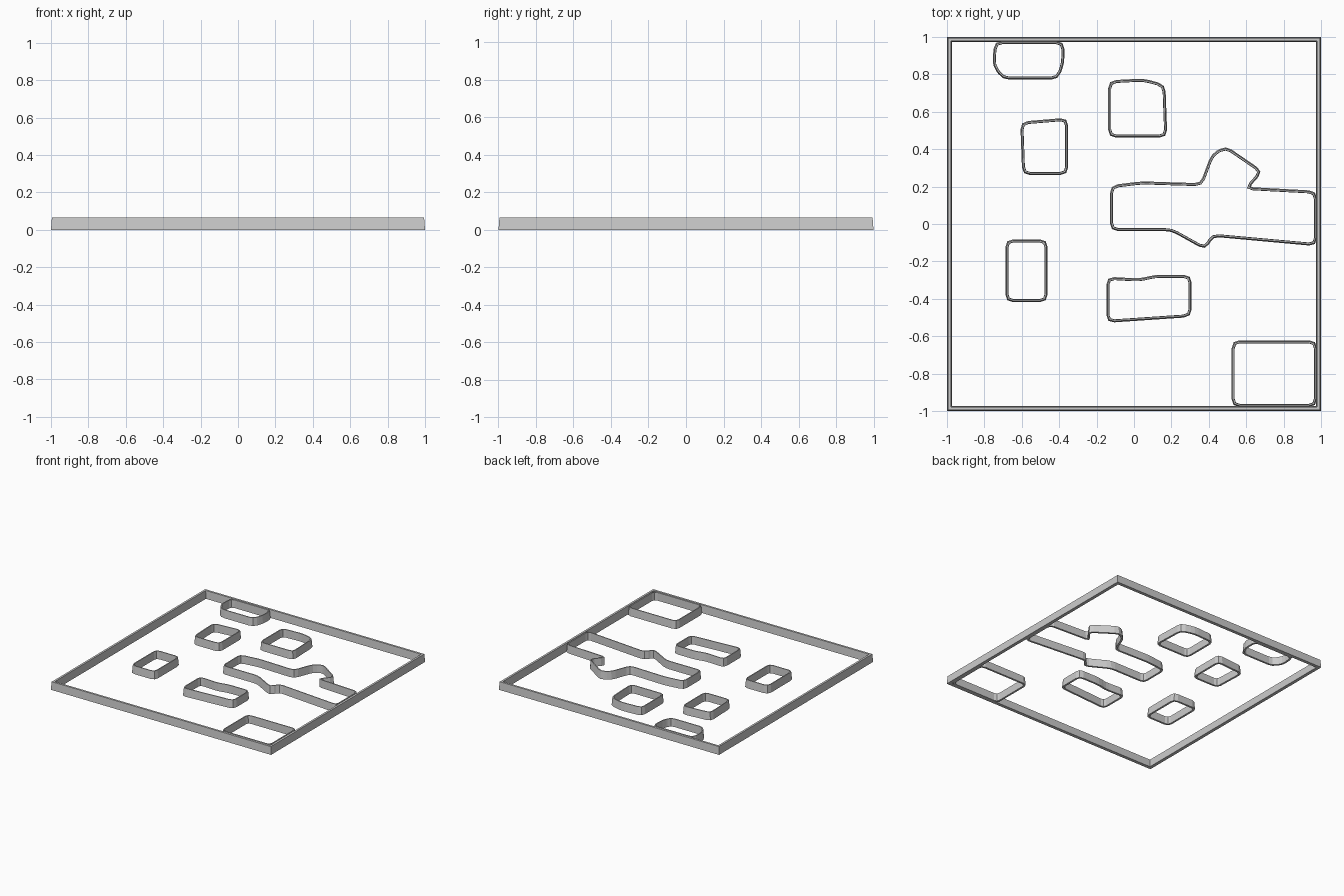
import bpy
import bmesh
from mathutils import Vector

HEIGHT = 0.065
CORNER = 0.035

default_cube = bpy.data.objects.get("Cube")
if default_cube:
    bpy.data.objects.remove(default_cube, do_unlink=True)

# One plain grey for every wall
grey = bpy.data.materials.new("plain grey")
grey.use_nodes = True
colour = (0.6, 0.6, 0.6, 1.0)
grey.diffuse_color = colour
grey.node_tree.nodes["Principled BSDF"].inputs["Base Color"].default_value = colour


def round_corners(points):
    """Replace each corner with a short three-point bend."""
    result = []
    for i, corner in enumerate(points):
        ends = []
        for neighbour in (points[i - 1], points[(i + 1) % len(points)]):
            edge = neighbour - corner
            ends.append(corner + edge.normalized() * min(CORNER, edge.length * 0.4))
        middle = (corner + (ends[0] + ends[1]) / 2) / 2
        result += [ends[0], middle, ends[1]]
    return result


def offset_outline(points, distance):
    """Move a counter-clockwise outline outward with mitred corners."""
    result = []
    for i, point in enumerate(points):
        before = (point - points[i - 1]).normalized()
        after = (points[(i + 1) % len(points)] - point).normalized()
        normal_a = Vector((before.y, -before.x))
        normal_b = Vector((after.y, -after.x))
        mitre = (normal_a + normal_b) / (1 + normal_a.dot(normal_b))
        result.append(point + mitre * distance)
    return result


def make_wall(name, points, bottom, top):
    """Closed wall; bottom and top hold (inner, outer) offsets from the outline."""
    section = [(bottom[1], 0), (top[1], HEIGHT), (top[0], HEIGHT), (bottom[0], 0)]
    bm = bmesh.new()
    rings = []
    for distance, z in section:
        ring = offset_outline(points, distance)
        rings.append([bm.verts.new((p.x, p.y, z)) for p in ring])
    for k, ring in enumerate(rings):
        above = rings[(k + 1) % len(rings)]
        for i in range(len(ring)):
            j = (i + 1) % len(ring)
            bm.faces.new((ring[i], ring[j], above[j], above[i]))
    bmesh.ops.recalc_face_normals(bm, faces=bm.faces)
    mesh = bpy.data.meshes.new(name)
    bm.to_mesh(mesh)
    bm.free()
    mesh.materials.append(grey)
    wall = bpy.data.objects.new(name, mesh)
    bpy.context.collection.objects.link(wall)


# Square border with sharp corners
square = [Vector(corner) for corner in ((-1, -1), (1, -1), (1, 1), (-1, 1))]
make_wall("border_frame", square, (-0.027, 0), (-0.022, -0.005))

# Room corners, counter-clockwise, in hundredths of a unit
rooms = {
    "back_left_bay": [
        (-38, 97), (-74, 97), (-75, 85), (-70, 78), (-41, 78), (-38, 86)],
    "left_small_room": [(-36, 56), (-60, 54), (-59, 27), (-36, 27)],
    "back_room": [(17, 47), (16, 74), (5, 77), (-13, 76), (-13, 47)],
    "front_left_room": [(-47, -9), (-68, -9), (-68, -41), (-47, -41)],
    "front_room": [
        (30, -28), (11, -28), (3, -30), (-14, -29), (-14, -52), (30, -49)],
    "front_right_corner": [(97, -63), (53, -63), (53, -97), (97, -97)],
    "central_passage": [
        (97, 17), (60, 19), (68, 28), (49, 41), (42, 37), (36, 21), (4, 22),
        (-12, 20), (-12, -3), (20, -3), (38, -13), (42, -6), (97, -11)],
}

for name, corners in rooms.items():
    outline = round_corners([Vector(corner) / 100 for corner in corners])
    make_wall(name, outline, (-0.008, 0.008), (-0.006, 0.002))
